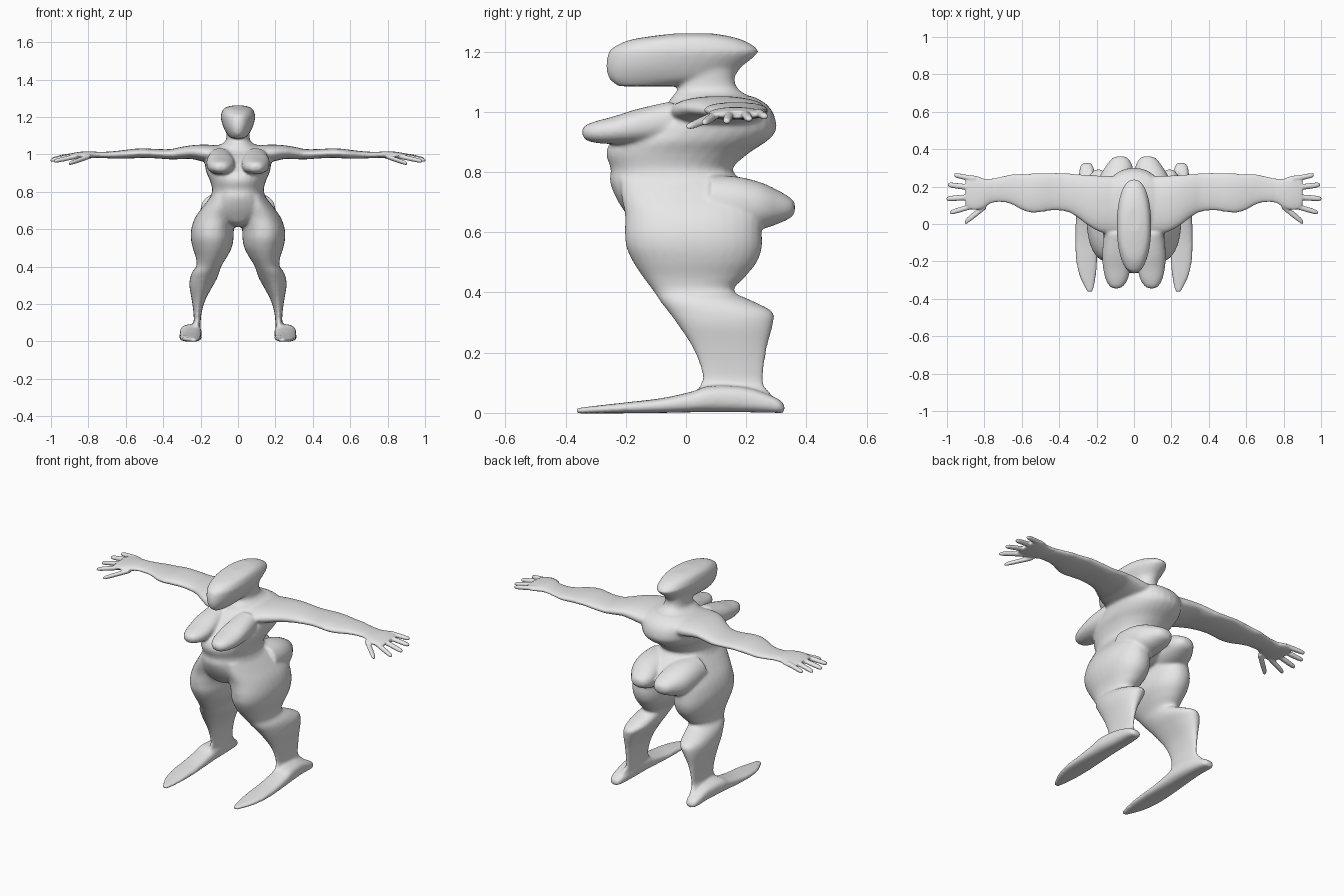
import bpy, bmesh, math

skin = bpy.data.materials.new("light grey")
skin.diffuse_color = (0.8, 0.8, 0.8, 1)

SIDES = (1, -1)


def smooth_rows(rows, steps=4):
    """Catmull-Rom interpolation between the section rows."""
    out = []
    for i in range(len(rows) - 1):
        p0, p1, p2, p3 = (rows[max(0, min(len(rows) - 1, i + k))] for k in (-1, 0, 1, 2))
        for s in range(steps):
            t = s / steps
            out.append([0.5 * (2 * b + (c - a) * t + (2 * a - 5 * b + 4 * c - d) * t * t
                               + (3 * b - a - 3 * c + d) * t ** 3)
                        for a, b, c, d in zip(p0, p1, p2, p3)])
    out.append(list(rows[-1]))
    return out


def loft(bm, axis, rows, mirror=1, power=2.2, n=32):
    """Closed skin over oval sections: (position, min a, max a, min b, max b)."""
    rings = []
    for t, a0, a1, b0, b1 in smooth_rows(rows):
        ring = []
        for k in range(n):
            c, s = math.cos(2 * math.pi * k / n), math.sin(2 * math.pi * k / n)
            a = (a0 + a1) / 2 + (a1 - a0) / 2 * math.copysign(abs(c) ** (2 / power), c)
            b = (b0 + b1) / 2 + (b1 - b0) / 2 * math.copysign(abs(s) ** (2 / power), s)
            x, y, z = {"x": (t, a, b), "y": (a, t, b), "z": (a, b, t)}[axis]
            ring.append(bm.verts.new((x * mirror, y, z)))
        rings.append(ring)
    faces = [bm.faces.new(rings[0]), bm.faces.new(rings[-1])]
    for r, q in zip(rings, rings[1:]):
        for k in range(n):
            faces.append(bm.faces.new((r[k], r[(k + 1) % n], q[(k + 1) % n], q[k])))
    bmesh.ops.recalc_face_normals(bm, faces=faces)


def finish(bm, name, voxel, iterations):
    """Fuse the overlapping skins into one soft surface."""
    mesh = bpy.data.meshes.new(name)
    bm.to_mesh(mesh)
    bm.free()
    mesh.materials.append(skin)
    obj = bpy.data.objects.new(name, mesh)
    bpy.context.collection.objects.link(obj)
    fuse = obj.modifiers.new("fuse", "REMESH")
    fuse.mode = "VOXEL"
    fuse.voxel_size = voxel
    fuse.use_smooth_shade = True
    soft = obj.modifiers.new("soften", "SMOOTH")
    soft.factor = 0.5
    soft.iterations = iterations


body = bmesh.new()

# head, long from front to back
loft(body, "z", [(z, -w, w, y0, y1) for z, w, y0, y1 in (
    (1.085, .035, -.225, -.04), (1.11, .06, -.255, .14), (1.15, .08, -.265, .185),
    (1.195, .092, -.258, .238), (1.215, .09, -.24, .23), (1.238, .082, -.19, .19),
    (1.252, .065, -.11, .14), (1.26, .035, -.04, .09))])

# neck
loft(body, "z", [(z, -w, w, y0, y1) for z, w, y0, y1 in (
    (1.15, .065, -.02, .165), (1.10, .062, -.025, .162), (1.07, .068, -.03, .18),
    (1.045, .10, -.05, .22), (1.0, .13, -.08, .26))])

# torso from shoulders to crotch
loft(body, "z", [(z, -w, w, y0, y1) for z, w, y0, y1 in (
    (1.052, .10, 0, .22), (1.03, .16, -.05, .262), (1.0, .175, -.10, .288),
    (.96, .178, -.17, .30), (.93, .175, -.21, .295), (.90, .168, -.25, .265),
    (.86, .15, -.265, .205), (.81, .138, -.25, .155), (.77, .15, -.253, .19),
    (.72, .18, -.235, .25), (.67, .17, -.205, .23), (.63, .09, -.17, .17),
    (.612, .04, -.10, .12))])

for m in SIDES:
    # breast
    loft(body, "y", [(-.345, .085, .105, .925, .94), (-.335, .06, .128, .908, .955),
                     (-.30, .035, .15, .897, .969), (-.24, .02, .165, .893, .985),
                     (-.16, .02, .17, .895, 1.01), (-.05, .03, .16, .90, 1.035)], m)
    # buttock
    loft(body, "y", [(.362, .055, .09, .67, .695), (.35, .03, .118, .65, .712),
                     (.31, .008, .15, .63, .737), (.25, .003, .185, .61, .765),
                     (.17, .003, .20, .60, .785), (.08, .01, .20, .60, .79)], m)
    # leg
    loft(body, "z", [(.78, .02, .14, -.22, .17), (.72, .01, .188, -.215, .23),
                     (.66, .012, .23, -.203, .25), (.60, .022, .25, -.203, .252),
                     (.55, .024, .252, -.198, .252), (.50, .034, .242, -.175, .235),
                     (.45, .06, .226, -.142, .195), (.405, .088, .222, -.108, .158),
                     (.37, .10, .245, -.085, .225), (.335, .113, .257, -.058, .288),
                     (.29, .138, .259, -.025, .288), (.22, .175, .247, .02, .27),
                     (.15, .195, .238, .048, .26), (.10, .20, .238, .05, .257),
                     (.06, .202, .26, .02, .285), (.02, .205, .29, -.02, .31)], m)
    # foot
    loft(body, "y", [(.328, .235, .27, 0, .025), (.30, .215, .29, 0, .05),
                     (.20, .20, .298, .002, .085), (.08, .195, .31, .003, .09),
                     (.02, .195, .312, .002, .071), (-.08, .195, .314, 0, .049),
                     (-.18, .195, .312, -.001, .037), (-.27, .202, .295, -.002, .027),
                     (-.33, .212, .268, -.002, .02), (-.365, .222, .25, -.002, .016)], m, 2.6)
    # arm
    loft(body, "x", [(.06, -.06, .25, .95, 1.045), (.13, -.055, .258, .95, 1.05),
                     (.19, -.04, .26, .962, 1.052), (.25, -.005, .262, .975, 1.048),
                     (.31, .04, .268, .974, 1.038), (.36, .065, .272, .973, 1.028),
                     (.43, .072, .274, .978, 1.028), (.50, .062, .272, .981, 1.032),
                     (.55, .06, .27, .979, 1.03), (.60, .075, .267, .977, 1.024),
                     (.65, .102, .268, .977, 1.018), (.70, .115, .257, .979, 1.014),
                     (.76, .114, .243, .981, 1.014)], m)
finish(body, "body", .0075, 8)

hands = bmesh.new()
# base x, base y, base z, tip x, tip y, tip z, half width
DIGITS = [(.85, .24, .998, .962, .262, .984, .015),
          (.86, .193, .998, .995, .21, .975, .016),
          (.86, .145, .996, 1.003, .135, .968, .016),
          (.85, .10, .992, .985, .06, .963, .015),
          (.79, .10, .990, .905, .008, .95, .019)]
for m in SIDES:
    # palm
    loft(hands, "x", [(.70, .119, .252, .983, 1.01), (.76, .113, .243, .981, 1.014),
                      (.80, .088, .242, .978, 1.016), (.84, .076, .257, .977, 1.014),
                      (.88, .08, .259, .977, 1.008), (.90, .10, .24, .98, 1.003)], m)
    # fingers and thumb
    for x0, y0, z0, x1, y1, z1, w in DIGITS:
        rows = []
        for f, k in ((0, 1), (.35, 1), (.7, .95), (.92, .8), (1, .4)):
            y, z = y0 + (y1 - y0) * f, z0 + (z1 - z0) * f
            rows.append((x0 + (x1 - x0) * f, y - w * k, y + w * k,
                         z - .013 * k, z + .013 * k))
        loft(hands, "x", rows, m, 2, 16)
finish(hands, "hands", .0045, 4)
